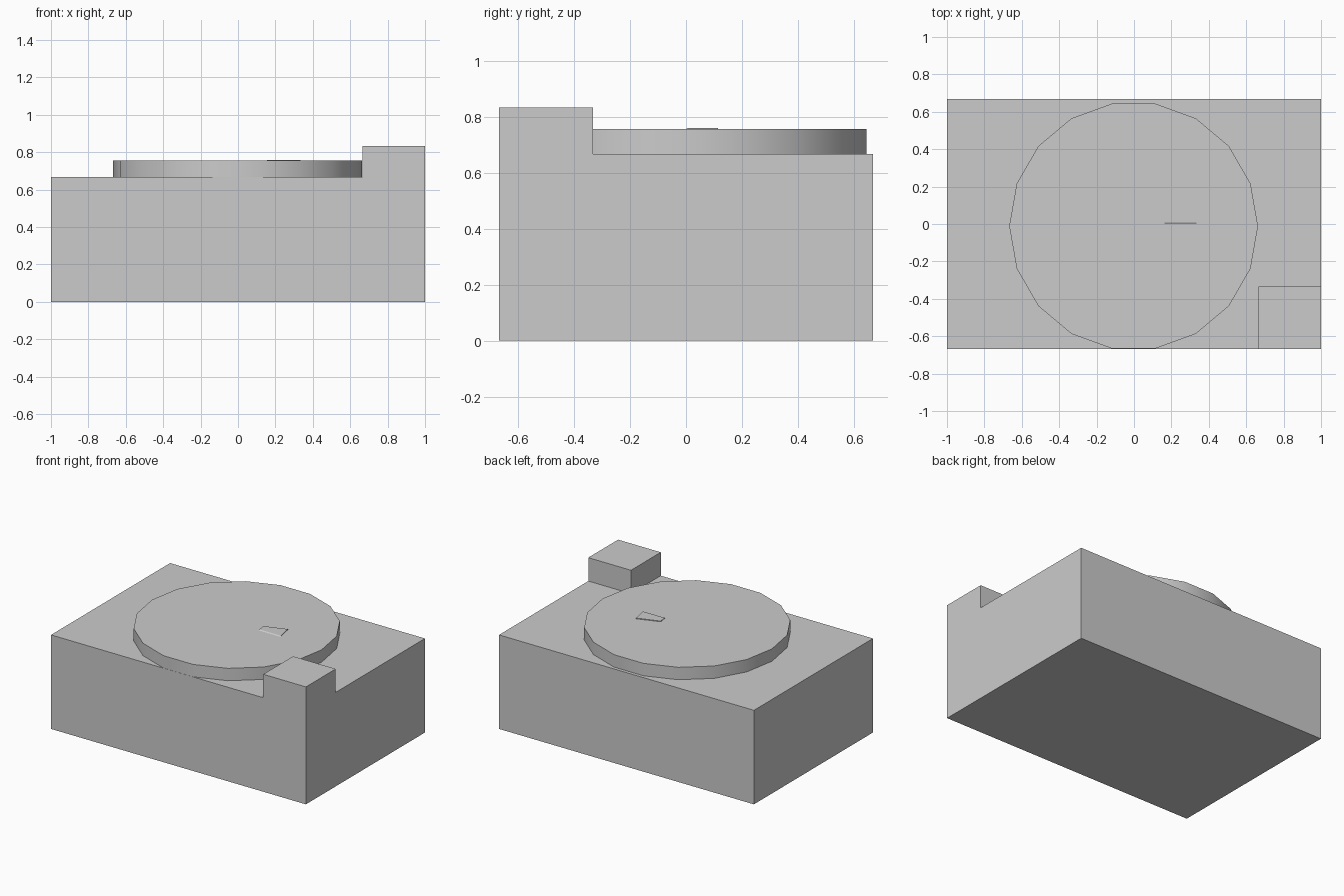
import bpy, bmesh, math
from mathutils import Matrix, Vector

if "Cube" in bpy.data.objects:
    bpy.data.objects.remove(bpy.data.objects["Cube"])

HALF_Y = 0.667
DECK_Z = 0.667


def add_object(name, bm):
    bmesh.ops.recalc_face_normals(bm, faces=bm.faces)
    mesh = bpy.data.meshes.new(name)
    bm.to_mesh(mesh)
    bm.free()
    obj = bpy.data.objects.new(name, mesh)
    bpy.context.collection.objects.link(obj)
    return obj


# Cabinet: a box whose front right corner is extruded up into a block
bm = bmesh.new()
bmesh.ops.create_cube(bm, size=1, matrix=Matrix.Translation((0, 0, DECK_Z / 2))
                      @ Matrix.Diagonal((2, 2 * HALF_Y, DECK_Z, 1)))
for point, normal in (((0.665, 0, 0), (1, 0, 0)), ((0, -0.333, 0), (0, 1, 0))):
    bmesh.ops.bisect_plane(bm, geom=bm.verts[:] + bm.edges[:] + bm.faces[:],
                           plane_co=point, plane_no=normal)
corner = [f for f in bm.faces if f.calc_center_median().x > 0.7
          and f.calc_center_median().y < -0.4
          and f.calc_center_median().z > DECK_Z - 0.01]
raised = bmesh.ops.extrude_face_region(bm, geom=corner)["geom"]
bmesh.ops.delete(bm, geom=corner, context='FACES_ONLY')
bmesh.ops.translate(bm, vec=(0, 0, 0.166),
                    verts=[g for g in raised if isinstance(g, bmesh.types.BMVert)])
bmesh.ops.dissolve_limit(bm, angle_limit=0.01, verts=bm.verts[:], edges=bm.edges[:])
add_object("cabinet", bm)

# Platter: 18-sided disc resting on the deck, flush with the front
bm = bmesh.new()
bmesh.ops.create_cone(bm, cap_ends=True, segments=18, radius1=0.665, radius2=0.665,
                      depth=0.088,
                      matrix=Matrix.Translation((-0.002, -0.011, DECK_Z + 0.044))
                      @ Matrix.Rotation(math.pi / 2, 4, 'Z'))
# turn so that a corner points along +x
if not any(v.co.x > 0.66 for v in bm.verts):
    bmesh.ops.rotate(bm, verts=bm.verts, cent=(-0.002, -0.011, 0),
                     matrix=Matrix.Rotation(math.radians(10), 3, 'Z'))
platter = add_object("platter", bm)
bpy.context.view_layer.objects.active = platter
platter.select_set(True)
bpy.ops.object.shade_smooth_by_angle(angle=math.radians(30))

# Arm tip: small tapered wedge just breaking through the platter top
bm = bmesh.new()
bottom = [(0.165, -0.008), (0.333, -0.008), (0.31, 0.115), (0.155, 0.062)]
top = [(0.163, 0.007), (0.333, 0.007), (0.31, 0.115), (0.155, 0.062)]
low = [bm.verts.new((x, y, 0.75)) for x, y in bottom]
high = [bm.verts.new((x, y, 0.76)) for x, y in top]
bm.faces.new(low)
bm.faces.new(high)
for i in range(4):
    j = (i + 1) % 4
    bm.faces.new((low[i], low[j], high[j], high[i]))
add_object("arm_tip", bm)
